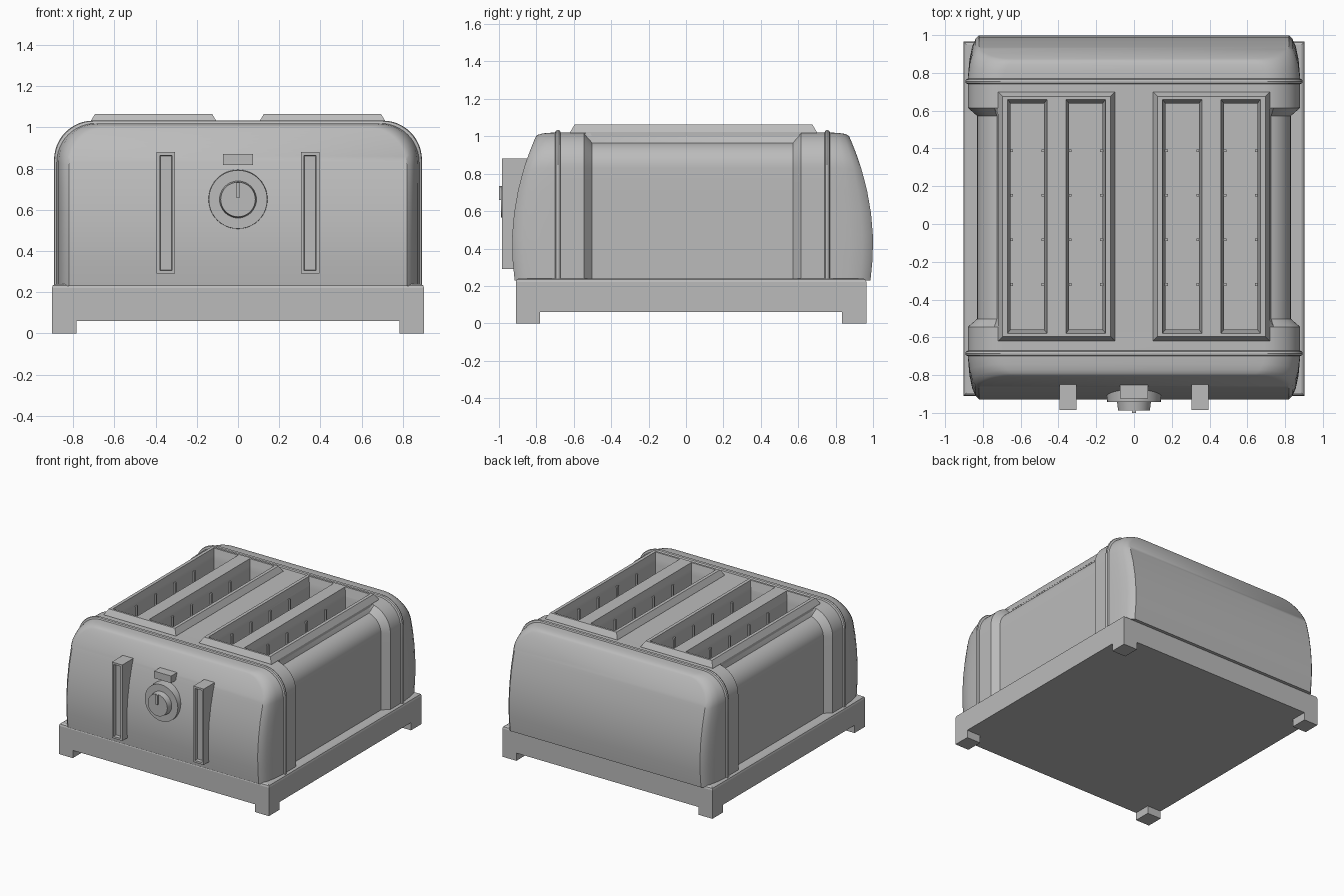
import bpy, bmesh, math
from mathutils import Matrix

if "Cube" in bpy.data.objects:
    bpy.data.objects.remove(bpy.data.objects["Cube"], do_unlink=True)

grey = bpy.data.materials.new("plain grey")
grey.use_nodes = True
grey.diffuse_color = (0.5, 0.5, 0.5, 1)
grey.node_tree.nodes["Principled BSDF"].inputs["Base Color"].default_value = (0.5, 0.5, 0.5, 1)


def finish(name, bm):
    bmesh.ops.recalc_face_normals(bm, faces=bm.faces)
    mesh = bpy.data.meshes.new(name)
    bm.to_mesh(mesh)
    bm.free()
    ob = bpy.data.objects.new(name, mesh)
    bpy.context.collection.objects.link(ob)
    mesh.materials.append(grey)
    return ob


def activate(ob):
    bpy.ops.object.select_all(action='DESELECT')
    ob.select_set(True)
    bpy.context.view_layer.objects.active = ob


def smooth(ob, degrees=30):
    activate(ob)
    bpy.ops.object.shade_smooth_by_angle(angle=math.radians(degrees))


def bridge(bm, rings):
    """Join consecutive closed rings of vertices with quads."""
    for a, b in zip(rings, rings[1:]):
        for i in range(len(a)):
            j = (i + 1) % len(a)
            bm.faces.new((a[i], a[j], b[j], b[i]))


def rect_loft(name, cx, cy, sections):
    """Stack of rectangles (half x, half y, z)."""
    bm = bmesh.new()
    rings = [[bm.verts.new((cx + sx * hx, cy + sy * hy, z))
              for sx, sy in ((-1, -1), (1, -1), (1, 1), (-1, 1))]
             for hx, hy, z in sections]
    bridge(bm, rings)
    bm.faces.new(rings[0])
    bm.faces.new(rings[-1])
    return finish(name, bm)


def box(name, x0, x1, y0, y1, z0, z1):
    h = ((x1 - x0) / 2, (y1 - y0) / 2)
    return rect_loft(name, (x0 + x1) / 2, (y0 + y1) / 2, [(*h, z0), (*h, z1)])


def disc(name, r_back, r_front, y_back, y_front, z):
    bm = bmesh.new()
    turn = Matrix.Translation((0, (y_back + y_front) / 2, z)) @ Matrix.Rotation(math.pi / 2, 4, 'X')
    bmesh.ops.create_cone(bm, cap_ends=True, segments=40, radius1=r_back, radius2=r_front,
                          depth=y_back - y_front, matrix=turn)
    ob = finish(name, bm)
    smooth(ob)
    return ob


# Body cross-section: straight sides, rounded shoulders, flat top
MID = 0.035
ANGLES = [math.radians(7.5 * k) for k in range(13)]


def profile(dx=0, dz=0, recess=0):
    pts = [(0.88 - dx - recess, z) for z in (0.23, 0.35, 0.47, 0.59, 0.71)]
    for k, a in enumerate(ANGLES):
        r = 0.19 - (recess if k < 11 else 0)
        pts.append((0.69 - dx + r * math.cos(a), 0.83 - dz + r * math.sin(a)))
    return pts


def end_reach(z):
    return 0.965 - 0.38 * (z - 0.42) ** 2


# Half of the sections, from the bulging end to the recessed middle
RING = 0.735
half = []
for dx, dz, t in ((0.06, 0.02, 0), (0.042, 0.012, 0.08), (0.024, 0.006, 0.25), (0.009, 0.002, 0.55)):
    half.append([(x, (1 - t) * end_reach(z) + t * RING, z) for x, z in profile(dx, dz)])
for grow, y in ((0, RING), (0.01, 0.73), (0.013, 0.72), (0.01, 0.71), (0, 0.705), (0, 0.58)):
    half.append([(x, y, z) for x, z in profile(-grow, -grow)])
half.append([(x, 0.537, z) for x, z in profile(recess=0.05)])

bm = bmesh.new()
rings = []
for side, order in ((-1, half), (1, half[::-1])):
    for sec in order:
        right = [bm.verts.new((x, MID + side * y, z)) for x, y, z in sec]
        left = [bm.verts.new((-x, MID + side * y, z)) for x, y, z in sec]
        rings.append(right + left[::-1])
bridge(bm, rings)
for ring in (rings[0], rings[-1]):
    n = len(ring)
    for i in range(n // 2 - 1):
        bm.faces.new((ring[i], ring[i + 1], ring[n - 2 - i], ring[n - 1 - i]))
body = finish("body", bm)

# Raised slot frames, slot cutters and guard wires
SLOT_Y = 0.04
rims, cutters = [], []
for s, label in ((1, "left"), (-1, "right")):
    rims.append(rect_loft(label + "_slot_frame", s * 0.41, SLOT_Y,
                          [(0.31, 0.66, 1.0), (0.31, 0.66, 1.022), (0.285, 0.635, 1.064)]))
    for cx in (0.255, 0.565):
        cutters.append(rect_loft("slot_cutter", s * cx, SLOT_Y,
                                 [(0.088, 0.598, 0.3), (0.088, 0.598, 0.98), (0.108, 0.623, 1.08)]))
        for wall in (-1, 1):
            x = s * cx + wall * 0.083
            for k in range(4):
                y = -0.32 + 0.236 * k
                box("slot_wire", x - 0.007, x + 0.007, y - 0.007, y + 0.007, 0.3, 0.995)

for target in [body] + rims:
    activate(target)
    for c in cutters:
        if target is body or c.data.vertices[0].co.x * target.data.vertices[0].co.x > 0:
            mod = target.modifiers.new("slot", 'BOOLEAN')
            mod.operation = 'DIFFERENCE'
            mod.solver = 'EXACT'
            mod.object = c
            bpy.ops.object.modifier_apply(modifier=mod.name)
for c in cutters:
    bpy.data.objects.remove(c, do_unlink=True)
smooth(body)

# Base plinth with corner feet
BASE_Y = 0.0275
rect_loft("base", 0, BASE_Y, [(0.903, 0.9375, 0.06), (0.903, 0.9375, 0.22),
                              (0.899, 0.933, 0.233), (0.888, 0.922, 0.24)])
for sx in (-1, 1):
    for sy in (-1, 1):
        rect_loft("foot", sx * 0.843, BASE_Y + sy * 0.8725, [(0.06, 0.065, 0), (0.06, 0.065, 0.062)])

# Levers with a sunken front channel
for s, label in ((1, "left"), (-1, "right")):
    lever = box(label + "_lever", s * 0.35 - 0.045, s * 0.35 + 0.045, -0.985, -0.84, 0.29, 0.88)
    bm = bmesh.new()
    bm.from_mesh(lever.data)
    front = min(bm.faces, key=lambda f: f.calc_center_median().y)
    bmesh.ops.inset_region(bm, faces=[front], thickness=0.022)
    bmesh.ops.inset_region(bm, faces=[front], thickness=0.004, depth=-0.025)
    bm.to_mesh(lever.data)
    bm.free()

# Dial and button
disc("dial_plate", 0.145, 0.142, -0.87, -0.942, 0.65)
disc("dial_knob", 0.09, 0.084, -0.94, -0.988, 0.65)
box("dial_pointer", -0.01, 0.01, -1.0, -0.98, 0.66, 0.733)
box("button", -0.073, 0.073, -0.925, -0.84, 0.817, 0.872)
